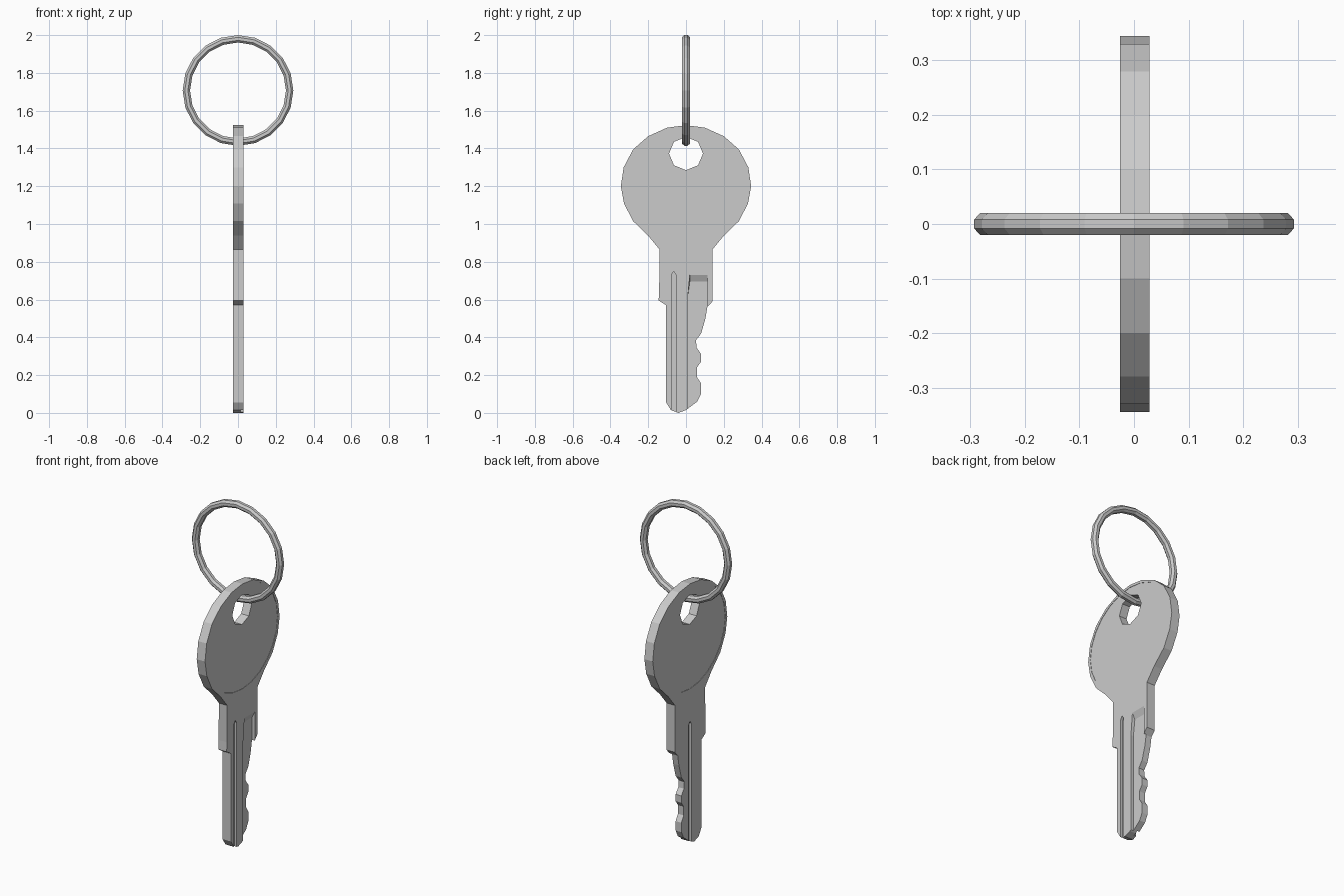
import bpy, bmesh, math

if "Cube" in bpy.data.objects:
    bpy.data.objects.remove(bpy.data.objects["Cube"])


def prism(name, pts, x0, x1):
    """Extrude a (y, z) outline along x."""
    bm = bmesh.new()
    f = bm.faces.new([bm.verts.new((x0, y, z)) for y, z in pts])
    ext = bmesh.ops.extrude_face_region(bm, geom=[f])
    for v in ext["geom"]:
        if isinstance(v, bmesh.types.BMVert):
            v.co.x = x1
    bmesh.ops.recalc_face_normals(bm, faces=bm.faces[:])
    return finish(name, bm)


def finish(name, bm):
    me = bpy.data.meshes.new(name)
    bm.to_mesh(me)
    bm.free()
    ob = bpy.data.objects.new(name, me)
    bpy.context.collection.objects.link(ob)
    return ob


def oval(cy, cz, ry, rz, n):
    return [(cy + ry * math.sin(2 * math.pi * i / n),
             cz + rz * math.cos(2 * math.pi * i / n)) for i in range(n)]


def cut(target, cutter):
    cutter.hide_render = True
    m = target.modifiers.new("cut", 'BOOLEAN')
    m.operation = 'DIFFERENCE'
    m.solver = 'EXACT'
    m.object = cutter
    bpy.context.view_layer.objects.active = target
    bpy.ops.object.modifier_apply(modifier=m.name)
    bpy.data.objects.remove(cutter)


X0, X1 = -0.026, 0.028

# Key outline: symmetric head, then bitted edge and plain back edge
head = [(0.1, 1.51), (0.2, 1.465), (0.28, 1.395), (0.33, 1.3), (0.345, 1.2),
        (0.328, 1.108), (0.28, 1.015), (0.2, 0.938), (0.14, 0.865)]
bitting = [(0.14, 0.59), (0.113, 0.56), (0.103, 0.5), (0.08, 0.42),
           (0.053, 0.385), (0.056, 0.345), (0.08, 0.312), (0.08, 0.272),
           (0.058, 0.24), (0.058, 0.19), (0.08, 0.155), (0.08, 0.1),
           (0.06, 0.06), (0.0, 0.015), (-0.04, 0.0), (-0.08, 0.015),
           (-0.105, 0.055), (-0.105, 0.57), (-0.145, 0.595), (-0.142, 0.65)]
outline = [(0, 1.523)] + head + bitting + [(-y, z) for y, z in reversed(head)]
key = prism("key", outline, X0, X1)

# Ring hole
cut(key, prism("hole_cutter", oval(0, 1.373, 0.09, 0.088, 8), -0.1, 0.1))

# Shallow inset panels on both head faces
panel = oval(0, 1.208, 0.328, 0.3, 24)
cut(key, prism("panel_cutter_a", panel, X1 - 0.002, 0.1))
cut(key, prism("panel_cutter_b", panel, -0.1, X0 + 0.002))


# Long milled grooves, one on each face
def groove(y, top):
    return [(y - 0.013, -0.1), (y + 0.013, -0.1), (y + 0.013, top - 0.02),
            (y, top), (y - 0.013, top - 0.02)]


cut(key, prism("groove_cutter_a", groove(-0.065, 0.75), X1 - 0.015, 0.1))
cut(key, prism("groove_cutter_b", groove(0.0, 0.72), -0.1, X0 + 0.015))

# Thinned cutting side of the blade, with a sloped run-out at the top
mill = prism("mill_cutter", [(0.008, -0.1), (0.115, -0.1), (0.115, 0.735),
                             (0.02, 0.735), (0.008, 0.6)], X1 - 0.017, 0.03)
for v in mill.data.vertices:
    if v.co.z > 0.7 and v.co.x < 0.02:
        v.co.z = 0.695
cut(key, mill)

# Key ring: faceted loop with an octagonal section
bm = bmesh.new()
N, M, R, r = 20, 8, 0.2735, 0.0212
loops = []
for i in range(N):
    a = 2 * math.pi * i / N
    loop = []
    for j in range(M):
        b = 2 * math.pi * (j + 0.5) / M
        d = R + r * math.cos(b)
        loop.append(bm.verts.new((d * math.sin(a), r * math.sin(b) * 1.05,
                                  1.707 + d * math.cos(a))))
    loops.append(loop)
for i in range(N):
    p, q = loops[i], loops[(i + 1) % N]
    for j in range(M):
        k = (j + 1) % M
        bm.faces.new((p[j], q[j], q[k], p[k]))
bmesh.ops.recalc_face_normals(bm, faces=bm.faces[:])
finish("key_ring", bm)
